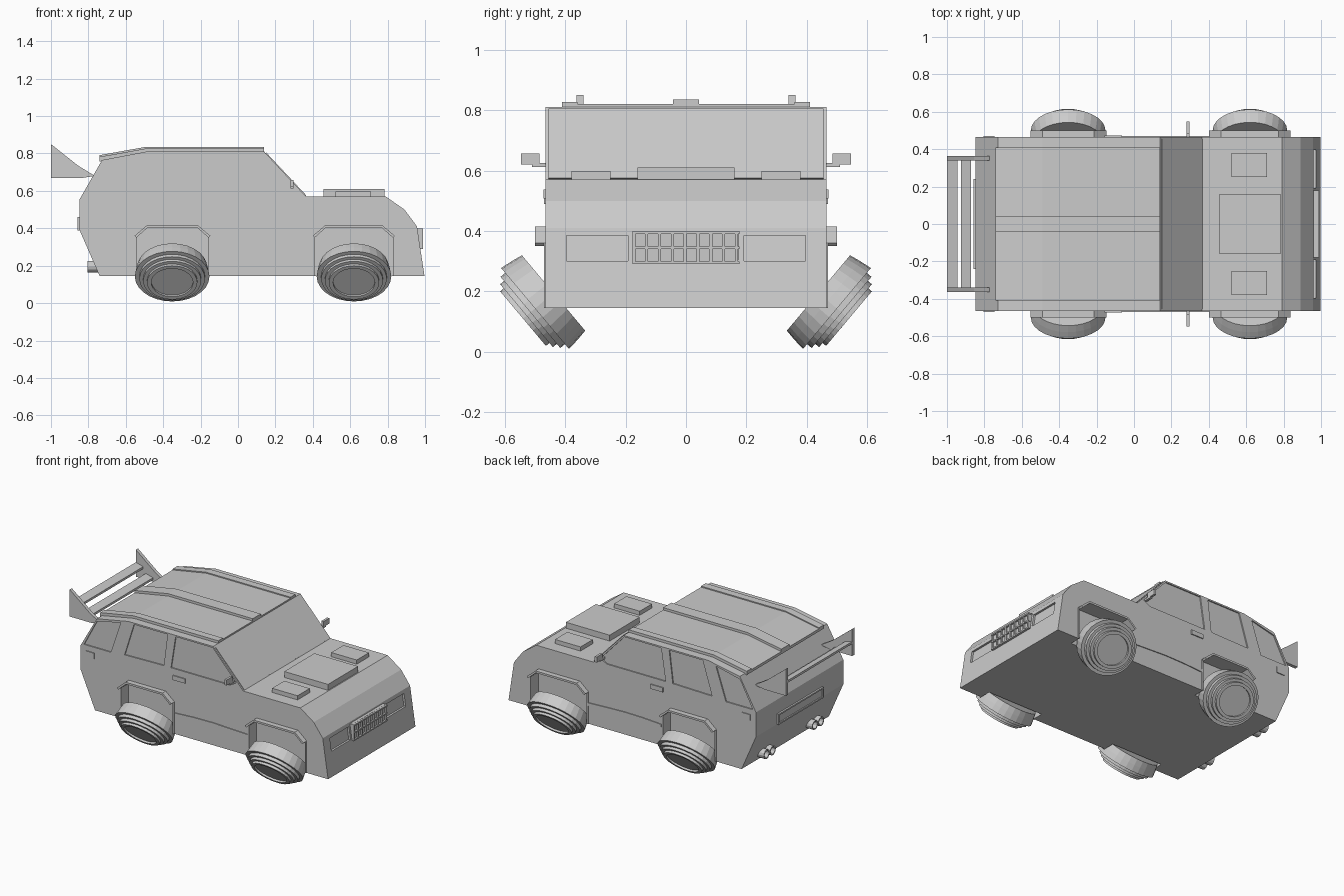
import bpy, bmesh
from math import sin, cos, pi, radians
from mathutils import Vector

if "Cube" in bpy.data.objects:
    bpy.data.objects.remove(bpy.data.objects["Cube"])


def add_prism(bm, pts, y0, y1):
    """Extrude an (x, z) outline from y0 to y1."""
    a = [bm.verts.new((x, y0, z)) for x, z in pts]
    b = [bm.verts.new((x, y1, z)) for x, z in pts]
    bm.faces.new(a)
    bm.faces.new(b[::-1])
    n = len(pts)
    for i in range(n):
        j = (i + 1) % n
        bm.faces.new((a[i], b[i], b[j], a[j]))


def finish(name, bm, mirror=False):
    bmesh.ops.recalc_face_normals(bm, faces=bm.faces[:])
    me = bpy.data.meshes.new(name)
    bm.to_mesh(me)
    bm.free()
    ob = bpy.data.objects.new(name, me)
    bpy.context.collection.objects.link(ob)
    if mirror:
        m = ob.modifiers.new("mirror", 'MIRROR')
        m.use_axis = (False, True, False)
    return ob


def prism(name, pts, y0, y1, mirror=False):
    bm = bmesh.new()
    add_prism(bm, pts, y0, y1)
    return finish(name, bm, mirror)


def rect(x0, x1, z0, z1):
    return [(x0, z0), (x1, z0), (x1, z1), (x0, z1)]


def box(name, x0, x1, y0, y1, z0, z1, mirror=False):
    return prism(name, rect(x0, x1, z0, z1), y0, y1, mirror)


W = 0.465
AXLES = [(-0.553, -0.148), (0.40, 0.838)]

# Body shell
body = prism("body", [(-.74, .145), (.997, .145), (.957, .41), (.89, .50), (.79, .57), (.364, .57),
                      (.14, .81), (-.49, .81), (-.727, .765), (-.847, .555), (-.847, .39)], -W, W)

# Recesses: side windows, wheel wells, headlights
windows = [
    [(-.548, .787), (-.623, .567), (-.823, .567), (-.728, .745)],
    [(-.45, .80), (-.20, .80), (-.227, .583), (-.52, .577)],
    [(-.14, .80), (.135, .80), (.312, .61), (.265, .583), (-.174, .583)],
]
bm = bmesh.new()
for s in (1, -1):
    for w in windows:
        add_prism(bm, w, s * (W - .008), s * (W + .05))
    for x0, x1 in AXLES:
        add_prism(bm, [(x0 + .01, .10), (x0 + .01, .35), (x0 + .068, .405), (x1 - .068, .405),
                       (x1 - .01, .35), (x1 - .01, .10)], s * .39, s * .55)
    add_prism(bm, [(.96, .30), (1.03, .30), (1.03, .385), (.947, .385)], s * .192, s * .395)
cutter = finish("recess_cutter", bm)
cutter.hide_render = True
cutter.hide_set(True)
cut = body.modifiers.new("recesses", 'BOOLEAN')
cut.operation = 'DIFFERENCE'
cut.solver = 'EXACT'
cut.object = cutter

# Fender flares
for name, (x0, x1) in zip(("rear_fender", "front_fender"), AXLES):
    prism(name, [(x0, .36), (x0 + .065, .415), (x1 - .065, .415), (x1, .36), (x1 - .01, .35),
                 (x1 - .068, .402), (x0 + .068, .402), (x0 + .01, .35)], W - .03, .50, True)
    for x in (x0, x1 - .01):
        box(name + "_edge", x, x + .01, W - .03, W + .006, .145, .36, True)


# Stepped wheels, leaning strongly outward at the top
def wheel(name, cx, side, seg=28):
    t = radians(40)
    axis = Vector((0, cos(t) * side, -sin(t)))
    up = Vector((0, sin(t) * side, cos(t)))
    c = Vector((cx, .50 * side, .143))
    profile = [(.163, -.08), (.17, -.04), (.175, 0), (.154, 0), (.154, .02), (.136, .02), (.136, .037),
               (.118, .037), (.118, .052), (.098, .052), (.098, .04)]
    bm = bmesh.new()
    rings = [[bm.verts.new(c + axis * o + up * r * cos(2 * pi * i / seg)
                           + Vector((1.14 * r * sin(2 * pi * i / seg), 0, 0))) for i in range(seg)]
             for r, o in profile]
    for a, b in zip(rings, rings[1:]):
        for i in range(seg):
            j = (i + 1) % seg
            bm.faces.new((a[i], a[j], b[j], b[i]))
    bm.faces.new(rings[0])
    bm.faces.new(rings[-1])
    finish(name, bm)


for label, cx in (("rear", -.352), ("front", .62)):
    for side in (1, -1):
        wheel(label + "_wheel", cx, side)


# Roof panel, rails and centre rib
def roof_strip(name, h, y0, y1, mirror=False):
    prism(name, [(-.74, .757), (-.49, .80), (.14, .80), (.14, .81 + h), (-.49, .81 + h), (-.74, .765 + h)],
          y0, y1, mirror)


roof_strip("roof_panel", .010, -.36, .36)
roof_strip("roof_rail", .017, .36, .41, True)
roof_strip("roof_rib", .026, -.043, .043)

# Windshield
prism("windshield", [(.36, .57), (.366, .575), (.151, .805), (.145, .80)], -.455, .455)

# Hood scoops
box("hood_scoop", .457, .783, -.16, .16, .55, .61)
box("hood_vent", .52, .71, .25, .38, .55, .598, True)

# Grille with open cells
box("grille_back", .93, .978, -.175, .175, .29, .40)
for z in (.29, .34, .39):
    box("grille_bar", .95, .99, -.178, .178, z, z + .009)
for i in range(9):
    y = -.173 + i * .0425
    box("grille_slat", .95, .988, y - .005, y + .005, .29, .399)

# Side details
box("door_handle", -.157, -.065, .45, .472, .508, .538, True)
box("side_marker", -.805, -.745, .45, .471, .49, .53, True)
prism("side_strip", [(-.145, .27), (0, .278), (.14, .28), (.40, .268), (.40, .288), (.14, .298),
                     (0, .296), (-.145, .288)], .45, .471, True)
box("mirror", .282, .298, .485, .547, .62, .657, True)
box("mirror_stalk", .282, .298, .455, .51, .612, .625, True)

# Rear spoiler
prism("spoiler_plate", [(-1, .85), (-.855, .735), (-.765, .68), (-.84, .668), (-1, .668)], .34, .363, True)
prism("spoiler_upper_wing", [(-1, .765), (-.945, .75), (-.945, .735), (-1, .75)], -.345, .345)
prism("spoiler_lower_wing", [(-.925, .71), (-.872, .695), (-.872, .68), (-.925, .695)], -.345, .345)

# Rear plate frame
box("rear_plate", -.853, -.83, -.23, .23, .40, .45)
for z in (.388, .45):
    box("rear_frame", -.859, -.83, -.24, .24, z, z + .01)
box("rear_frame_end", -.859, -.83, .23, .24, .388, .46, True)

# Twin exhaust pipes on each side
for y in (.225, .29):
    bm = bmesh.new()
    prof = [(-.68, .031), (-.805, .031), (-.805, .023), (-.77, .023)]
    rings = [[bm.verts.new((x, y + r * cos(i * pi / 6), .195 + r * sin(i * pi / 6))) for i in range(12)]
             for x, r in prof]
    for a, b in zip(rings, rings[1:]):
        for i in range(12):
            j = (i + 1) % 12
            bm.faces.new((a[i], a[j], b[j], b[i]))
    bm.faces.new(rings[0])
    bm.faces.new(rings[-1])
    finish("exhaust_pipe", bm, True)
